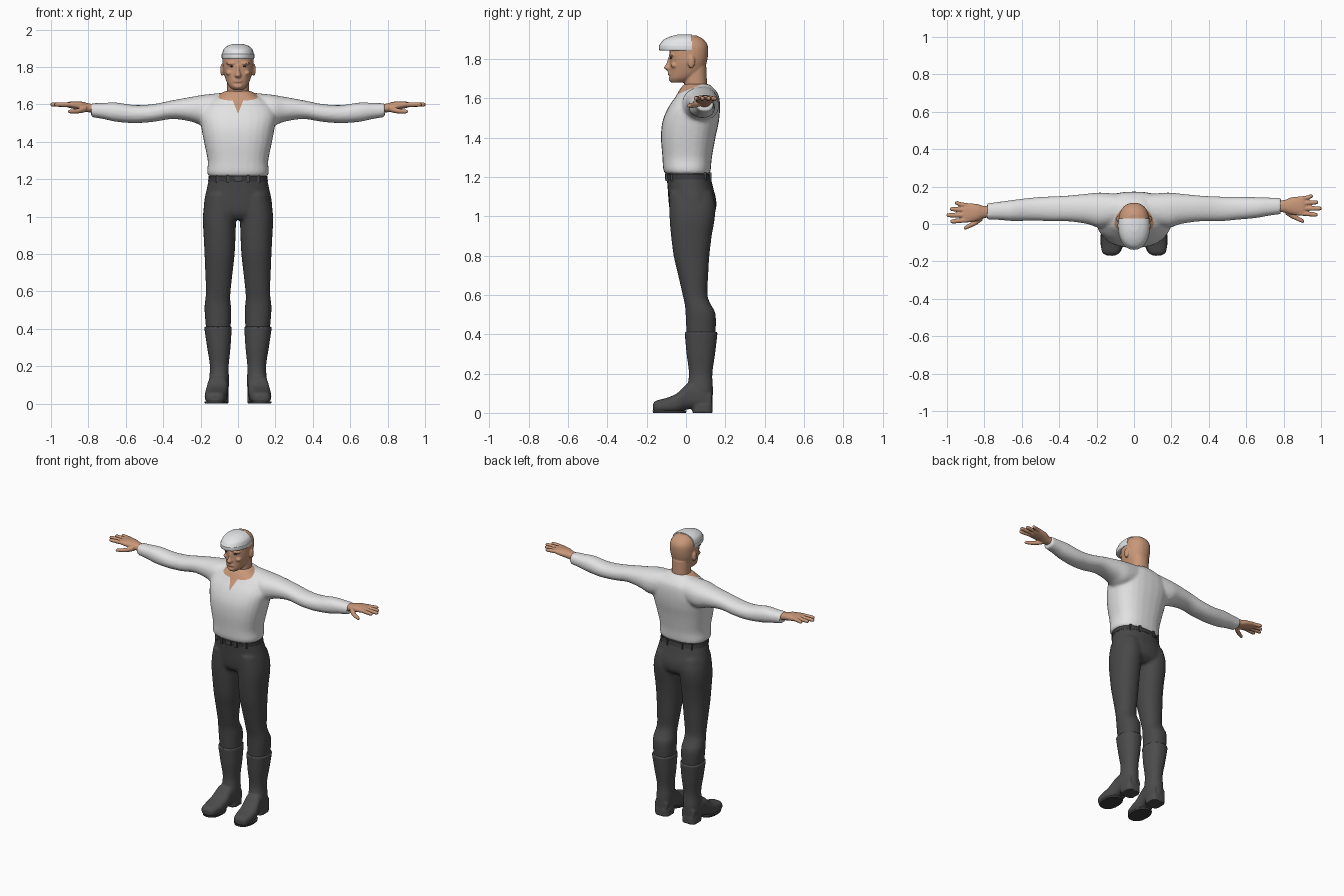
import bpy, bmesh, math
from mathutils import Vector

cube = bpy.data.objects.get("Cube")
if cube:
    bpy.data.objects.remove(cube, do_unlink=True)


def material(name, r, g, b):
    m = bpy.data.materials.new(name)
    m.use_nodes = True
    m.diffuse_color = (r, g, b, 1)
    bsdf = m.node_tree.nodes["Principled BSDF"]
    bsdf.inputs["Base Color"].default_value = (r, g, b, 1)
    bsdf.inputs["Roughness"].default_value = 0.8
    return m


SKIN = material("skin", 0.58, 0.31, 0.19)
SHIRT = material("white cloth", 0.76, 0.76, 0.76)
CAP = material("cap white", 0.82, 0.83, 0.84)
TROUSERS = material("charcoal cloth", 0.065, 0.065, 0.065)
LEATHER = material("dark leather", 0.072, 0.072, 0.072)
BELT = material("belt black", 0.045, 0.045, 0.045)
EYE = material("eye brown", 0.06, 0.035, 0.025)


def spline(rings, steps=4):
    """Smoothly interpolate between neighbouring rings."""
    out = []
    for i in range(len(rings) - 1):
        a, b, c, d = (rings[max(0, min(len(rings) - 1, i + k))] for k in (-1, 0, 1, 2))
        for s in range(steps):
            t = s / steps
            out.append([q + t / 2 * (r - p + t * (2 * p - 5 * q + 4 * r - w + t * (3 * (q - r) + w - p)))
                        for p, q, r, w in zip(a, b, c, d)])
    return out + [list(rings[-1])]


def loft(bm, rings, axis="z", side=1, square=0.9, n=28):
    """Rings are (position, low u, high u, low v, high v) along an axis."""
    loops = []
    for t, u0, u1, v0, v1 in spline(rings):
        loop = []
        for k in range(n):
            a = 2 * math.pi * k / n
            c, s = math.cos(a), math.sin(a)
            u = (u0 + u1) / 2 + (u1 - u0) / 2 * math.copysign(abs(c) ** square, c)
            v = (v0 + v1) / 2 + (v1 - v0) / 2 * math.copysign(abs(s) ** square, s)
            x, y, z = {"z": (u, v, t), "x": (t, u, v), "y": (u, t, v)}[axis]
            # the left hand sits a little further back than the right
            y += side * 0.018 * max(0, min(1, (abs(x) - 0.5) / 0.35))
            loop.append(bm.verts.new((x * side, y, z)))
        loops.append(loop)
    for p, q in zip(loops, loops[1:]):
        for k in range(n):
            bm.faces.new((p[k], p[(k + 1) % n], q[(k + 1) % n], q[k]))
    bm.faces.new(loops[0])
    bm.faces.new(loops[-1])


def centred(rows):
    """Turn (z, half width, front, back) rows into rings."""
    return [(z, -w, w, f, b) for z, w, f, b in rows]


def ball(bm, x, y, z, rx, ry, rz):
    made = bmesh.ops.create_uvsphere(bm, u_segments=16, v_segments=10, radius=1)
    for v in made["verts"]:
        v.co = Vector((x + v.co.x * rx, y + v.co.y * ry, z + v.co.z * rz))


def box(bm, x0, x1, y0, y1, z0, z1):
    for v in bmesh.ops.create_cube(bm, size=1)["verts"]:
        v.co = Vector(((x0 + x1) / 2 + v.co.x * (x1 - x0), (y0 + y1) / 2 + v.co.y * (y1 - y0),
                       (z0 + z1) / 2 + v.co.z * (z1 - z0)))


def build(name, bm, mats, voxel=0, smooth=3, angle=50):
    """Make an object; with a voxel size, fuse its pieces into one skin."""
    bmesh.ops.recalc_face_normals(bm, faces=bm.faces)
    mesh = bpy.data.meshes.new(name)
    bm.to_mesh(mesh)
    bm.free()
    ob = bpy.data.objects.new(name, mesh)
    bpy.context.collection.objects.link(ob)
    if voxel:
        mod = ob.modifiers.new("fuse", "REMESH")
        mod.mode, mod.voxel_size = "VOXEL", voxel
        mod = ob.modifiers.new("soften", "SMOOTH")
        mod.factor, mod.iterations = 0.5, smooth
        graph = bpy.context.evaluated_depsgraph_get()
        ob.data = bpy.data.meshes.new_from_object(ob.evaluated_get(graph))
        ob.modifiers.clear()
    ob.data.materials.clear()
    for m in mats:
        ob.data.materials.append(m)
    ob.data.shade_smooth()
    ob.data.set_sharp_from_angle(angle=math.radians(angle))
    return ob


# Shirt: torso fused with both sleeves
bm = bmesh.new()
loft(bm, centred([(1.215, .158, -.106, .122), (1.24, .165, -.116, .126), (1.3, .162, -.12, .132),
                  (1.4, .182, -.127, .15), (1.48, .197, -.12, .167), (1.55, .205, -.092, .173),
                  (1.61, .17, -.052, .168), (1.645, .11, -.032, .147), (1.672, .07, -.01, .118)]), square=.82)
for side in (1, -1):
    loft(bm, [(.08, 0, .16, 1.5, 1.662), (.18, -.02, .168, 1.485, 1.652), (.25, 0, .162, 1.508, 1.64),
              (.35, .014, .152, 1.522, 1.622), (.45, .015, .147, 1.507, 1.602), (.55, .02, .143, 1.5, 1.596),
              (.65, .024, .136, 1.507, 1.61), (.72, .033, .13, 1.522, 1.608), (.785, .038, .125, 1.532, 1.606)],
         "x", side)
shirt = build("shirt", bm, [SHIRT, SKIN], .009, 4)

# Open neckline: cut clean edges, then colour the skin inside them
bm = bmesh.new()
bm.from_mesh(shirt.data)
tip = Vector((0, 0, 1.55))
rim = Vector((0, -.045, 1.62))
for co, no in ((tip, (1, 0, -.4)), (tip, (-1, 0, -.4)), (rim, (0, -.41, 1))):
    near = [f for f in bm.faces if abs(f.calc_center_median().x) < .11 and f.calc_center_median().z > 1.53]
    geom = near + list({e for f in near for e in f.edges}) + list({v for f in near for v in f.verts})
    bmesh.ops.bisect_plane(bm, geom=geom, plane_co=co, plane_no=no)
for f in bm.faces:
    c = f.calc_center_median()
    in_vee = c.y < .02 and abs(c.x) < .4 * (c.z - tip.z)
    in_collar = abs(c.x) < .105 and c.z > rim.z + .41 * (c.y - rim.y)
    f.material_index = int(in_vee or in_collar)
bm.to_mesh(shirt.data)
bm.free()

# Trousers: hips fused with both legs
bm = bmesh.new()
loft(bm, centred([(1.22, .152, -.101, .121), (1.15, .167, -.094, .137), (1.08, .181, -.089, .154),
                  (1.02, .178, -.08, .148), (.985, .12, -.055, .11)]))
for side in (1, -1):
    loft(bm, [(1.12, .02, .165, -.085, .135), (1.05, .004, .183, -.085, .15), (.98, .01, .188, -.083, .145),
              (.9, .013, .184, -.076, .131), (.8, .018, .179, -.063, .119), (.7, .029, .175, -.04, .113),
              (.6, .04, .171, -.017, .109), (.55, .041, .176, -.006, .127), (.5, .036, .179, -.002, .151),
              (.39, .04, .17, .003, .15)], "z", side)
build("trousers", bm, [TROUSERS], .009, 4)

# Belt with loops and a buckle
bm = bmesh.new()
loft(bm, centred([(1.188, .16, -.1, .13), (1.216, .157, -.104, .125)]))
build("belt", bm, [BELT])
bm = bmesh.new()
for x in (-.11, -.055, .055, .11):
    for edge, out in ((-.102, -1), (.128, 1)):
        y = .013 + (edge - .013) * math.sqrt(1 - (x / .16) ** 2)
        box(bm, x - .007, x + .007, y - .009, y + .009, 1.18, 1.222)
box(bm, -.02, .02, -.108, -.1, 1.187, 1.217)
build("belt_loops", bm, [TROUSERS])

# Boots: shaft, rounded foot and heel
for side, label in ((1, "left"), (-1, "right")):
    bm = bmesh.new()
    loft(bm, [(.412, .033, .18, -.007, .16), (.395, .034, .179, -.006, .159), (.3, .04, .165, .003, .148),
              (.2, .05, .15, .015, .134), (.12, .048, .155, .005, .137), (.05, .052, .152, .0, .135)], "z", side)
    loft(bm, [(-.168, .1, .145, .015, .045), (-.152, .076, .17, .002, .062), (-.1, .061, .178, 0, .076),
              (-.045, .056, .175, .002, .1), (.01, .054, .163, .018, .15), (.07, .05, .157, .02, .15),
              (.13, .058, .147, .02, .11)], "y", side, .75)
    loft(bm, [(0, .05, .155, .032, .136), (.045, .05, .155, .03, .136)], "z", side, .6)
    build(label + "_boot", bm, [LEATHER], .006, 2)
    # Thin welt along the front of the sole
    bm = bmesh.new()
    loft(bm, [(.0, .06, .177, -.168, .0), (.012, .057, .18, -.17, .002)], "z", side, .85)
    build(label + "_sole", bm, [BELT])

# Head: skull, neck, nose, brow, lips and ears
bm = bmesh.new()
loft(bm, centred([(1.58, .062, -.008, .11), (1.66, .058, -.008, .107), (1.76, .06, -.01, .104)]))
loft(bm, centred([(1.68, .03, -.076, .0), (1.7, .05, -.084, .04), (1.73, .065, -.084, .085),
                  (1.78, .079, -.083, .105), (1.83, .083, -.084, .113), (1.87, .079, -.08, .11),
                  (1.9, .062, -.062, .088), (1.919, .03, -.02, .055)]))
loft(bm, centred([(1.808, .008, -.091, -.05), (1.775, .012, -.1, -.05), (1.755, .018, -.113, -.05),
                  (1.742, .014, -.098, -.05)]))
ball(bm, 0, -.079, 1.722, .026, .014, .006)
ball(bm, 0, -.078, 1.731, .024, .015, .005)
ball(bm, 0, -.073, 1.697, .026, .016, .014)
for side in (1, -1):
    ball(bm, side * .034, -.07, 1.819, .03, .018, .008)
    ball(bm, side * .045, -.058, 1.768, .02, .02, .014)
    ball(bm, side * .085, .027, 1.785, .01, .018, .033)
build("head", bm, [SKIN], .005, 2)
bm = bmesh.new()
for side in (1, -1):
    ball(bm, side * .031, -.074, 1.803, .012, .007, .005)
build("eyes", bm, [EYE])

# Flat cap covering the front of the skull
bm = bmesh.new()
loft(bm, centred([(1.842, .084, -.13, .12), (1.848, .087, -.137, .121), (1.868, .087, -.138, .122),
                  (1.872, .084, -.134, .119), (1.895, .077, -.117, .112), (1.913, .056, -.082, .085),
                  (1.924, .025, -.04, .04)]), square=.95)
cut = bmesh.ops.bisect_plane(bm, geom=bm.verts[:] + bm.edges[:] + bm.faces[:], clear_outer=True,
                             plane_co=(0, .03, 1.85), plane_no=(0, 1, 0))
bmesh.ops.holes_fill(bm, edges=[e for e in bm.edges if e.is_boundary])
build("cap", bm, [CAP])

# Hands: palm, four fingers and thumb
for side, label in ((1, "left"), (-1, "right")):
    bm = bmesh.new()
    loft(bm, [(.74, .05, .115, 1.55, 1.595), (.8, .047, .112, 1.558, 1.606), (.84, .034, .124, 1.568, 1.615),
              (.895, .026, .129, 1.58, 1.615), (.915, .034, .12, 1.586, 1.61)], "x", side)
    for y, spread, end in ((.04, -.008, .982), (.066, -.001, 1.002), (.092, .006, .985), (.116, .014, .957)):
        loft(bm, [(x, y + d - r, y + d + r, 1.599 - r, 1.599 + r) for x, d, r in
                  ((.88, 0, .012), (.93, spread / 2, .0125), (end - .012, spread, .011), (end, spread, .006))],
             "x", side, 1, 14)
    loft(bm, [(.81, .035, .075, 1.56, 1.595), (.84, .014, .048, 1.553, 1.583), (.87, .0, .028, 1.551, 1.576),
              (.9, -.012, .01, 1.552, 1.572), (.908, -.012, .002, 1.556, 1.568)], "x", side, 1, 14)
    build(label + "_hand", bm, [SKIN], .004, 2)
